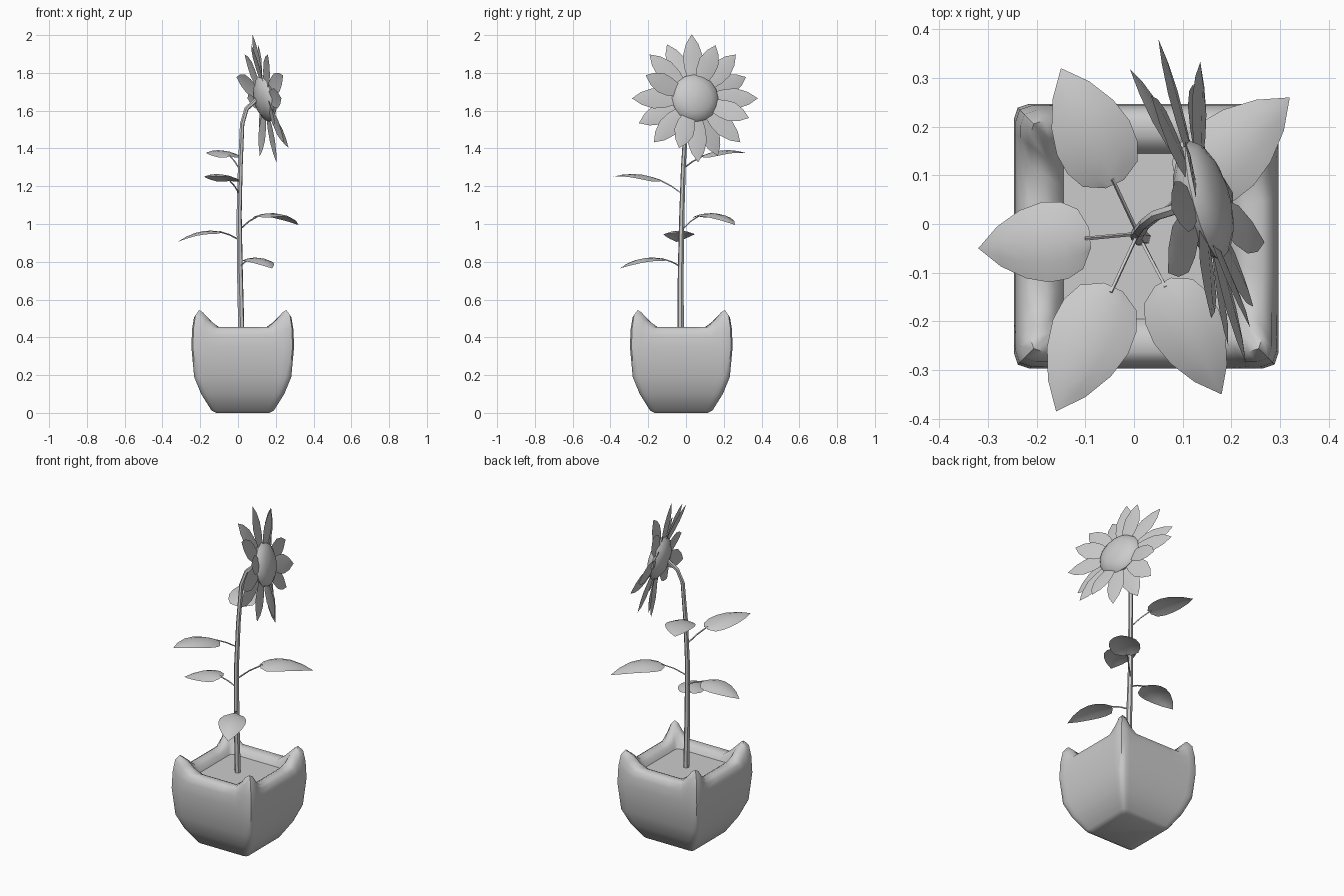
import bpy, bmesh, math
from mathutils import Vector

cube = bpy.data.objects.get("Cube")
if cube:
    bpy.data.objects.remove(cube, do_unlink=True)

grey = bpy.data.materials.new("plain_grey")
grey.use_nodes = True
grey.diffuse_color = (0.6, 0.6, 0.6, 1)
grey.node_tree.nodes["Principled BSDF"].inputs["Base Color"].default_value = (0.6, 0.6, 0.6, 1)


def finish(name, bm, angle=40, recalc=True):
    if recalc:
        bmesh.ops.recalc_face_normals(bm, faces=bm.faces)
    mesh = bpy.data.meshes.new(name)
    bm.to_mesh(mesh)
    bm.free()
    obj = bpy.data.objects.new(name, mesh)
    bpy.context.collection.objects.link(obj)
    mesh.materials.append(grey)
    bpy.ops.object.select_all(action='DESELECT')
    obj.select_set(True)
    bpy.context.view_layer.objects.active = obj
    bpy.ops.object.shade_smooth_by_angle(angle=math.radians(angle))
    return obj


def loft(bm, rings, cap=True):
    """Skin a list of closed point rings."""
    loops = [[bm.verts.new(p) for p in ring] for ring in rings]
    n = len(loops[0])
    for a, b in zip(loops, loops[1:]):
        for i in range(n):
            j = (i + 1) % n
            bm.faces.new((a[i], a[j], b[j], b[i]))
    if cap:
        bm.faces.new(loops[0][::-1])
        bm.faces.new(loops[-1])


def tube(bm, path, radii, sides):
    rings = []
    for i, p in enumerate(path):
        d = (path[min(i + 1, len(path) - 1)] - path[max(i - 1, 0)]).normalized()
        u = d.cross(Vector((0.3, -1, 0.1))).normalized()
        v = d.cross(u)
        angles = [math.tau * k / sides for k in range(sides)]
        rings.append([p + radii[i] * (math.cos(a) * u + math.sin(a) * v) for a in angles])
    loft(bm, rings)


def strip(bm, rows):
    """Skin open rows of points, the last row being a single tip."""
    rows = [[bm.verts.new(p) for p in row] for row in rows]
    for a, b in zip(rows, rows[1:]):
        for i in range(len(a) - 1):
            if len(b) == 1:
                bm.faces.new((a[i], a[i + 1], b[0]))
            else:
                bm.faces.new((a[i], a[i + 1], b[i + 1], b[i]))


# Pot: square rings, with the corners of the rim drawn up into points
def pot_ring(half, z, lift):
    side = [-0.88, -0.78, -0.6, -0.3, 0, 0.3, 0.6, 0.78, 0.88]
    ring = []
    for k in range(4):
        c, s = round(math.cos(k * math.pi / 2)), round(math.sin(k * math.pi / 2))
        for x, y in [(u, -1) for u in side] + [(0.97, -0.97)]:
            near = min(abs(x), abs(y))
            t = min(max((near - 0.6) / 0.32, 0), 1)
            ring.append(Vector((0.025 + half * (x * c - y * s),
                                -0.025 + half * (x * s + y * c), z + lift * t ** 1.3)))
    return ring


pot_profile = [(0.14, 0, 0), (0.165, 0.012, 0), (0.22, 0.1, 0), (0.257, 0.19, 0),
               (0.272, 0.35, 0), (0.268, 0.41, 0.04), (0.258, 0.442, 0.075),
               (0.238, 0.455, 0.09), (0.205, 0.452, 0.055), (0.185, 0.442, 0.01),
               (0.17, 0.415, 0)]
bm = bmesh.new()
loft(bm, [pot_ring(*p) for p in pot_profile])
finish("pot", bm, 50)

# Stem
stem_path = [Vector(p) for p in [(0.018, -0.028, 0.41), (0.01, -0.028, 0.75), (0.006, -0.022, 1.05),
                                 (0.012, -0.014, 1.3), (0.022, 0, 1.53), (0.045, 0.018, 1.61),
                                 (0.1, 0.035, 1.66)]]
bm = bmesh.new()
tube(bm, stem_path, [0.017, 0.016, 0.014, 0.013, 0.012, 0.012, 0.012], 6)
finish("stem", bm)

# Leaves: height on stem, tip, arch height, full width
leaves = {"left_low_leaf": (0.77, (0.18, -0.35, 0.765), 0.055, 0.15),
          "right_leaf": (0.915, (-0.32, -0.05, 0.905), 0.055, 0.165),
          "back_left_leaf": (0.97, (0.32, 0.26, 0.995), 0.075, 0.17),
          "front_leaf": (1.16, (-0.16, -0.385, 1.25), 0.05, 0.17),
          "back_leaf": (1.29, (-0.15, 0.32, 1.375), 0.05, 0.165)}
blade = [(0.3, 0.25), (0.36, 0.75), (0.46, 0.96), (0.58, 1), (0.72, 0.85), (0.87, 0.5)]
for name, (height, tip, arch, width) in leaves.items():
    start, tip = Vector((0.008, -0.02, height)), Vector(tip)
    across = (tip - start).cross(Vector((0, 0, 1))).normalized()

    def spine(s):
        return start.lerp(tip, s) + Vector((0, 0, 4 * arch * s * (1 - s)))

    bm = bmesh.new()
    rows = []
    for s, w in blade:
        rows.append([spine(s) + across * k * w * width / 2 - Vector((0, 0, 0.018 * w * k * k))
                     for k in (-1, -0.5, 0, 0.5, 1)])
    strip(bm, rows + [[tip]])
    finish(name, bm, recalc=False)
    bm = bmesh.new()
    tube(bm, [spine(s) for s in (0, 0.16, 0.33)], [0.004, 0.004, 0.004], 4)
    finish(name + "_stalk", bm)

# Flower frame
centre = Vector((0.14, 0.047, 1.665))
facing = Vector((1, 0.27, 0.2)).normalized()
side_dir = Vector((0, 0, 1)).cross(facing).normalized()
up_dir = facing.cross(side_dir)


def on_flower(r, a, depth):
    return centre + r * (math.cos(a) * side_dir + math.sin(a) * up_dir) + depth * facing


# Flower disc: domed front and shallow back
bm = bmesh.new()
disc_profile = [(0.015, -0.05), (0.07, -0.04), (0.115, -0.015), (0.127, 0.006),
                (0.115, 0.024), (0.08, 0.042), (0.04, 0.051), (0.008, 0.054)]
loft(bm, [[on_flower(r, math.tau * k / 16, d) for k in range(16)] for r, d in disc_profile])
finish("flower_disc", bm, 60)

# Petals: staggered front, middle and back
bm = bmesh.new()
layers = [(0, 0.345), (-0.05, 0.325), (0, 0.335), (0.05, 0.3)]
outline = [(0, 0.03), (0.3, 0.05), (0.55, 0.054), (0.8, 0.034)]
for k in range(16):
    a = math.tau * (k + 4) / 16
    lean, reach = layers[k % 4]
    tangent = math.cos(a) * up_dir - math.sin(a) * side_dir
    rows = []
    for t, w in outline:
        mid = on_flower(0.09 + (reach - 0.09) * t, a, lean * (0.15 + 0.85 * t))
        rows.append([mid - tangent * w, mid + facing * 0.006, mid + tangent * w])
    strip(bm, rows + [[on_flower(reach, a, lean)]])
finish("petals", bm, 30, recalc=False)
